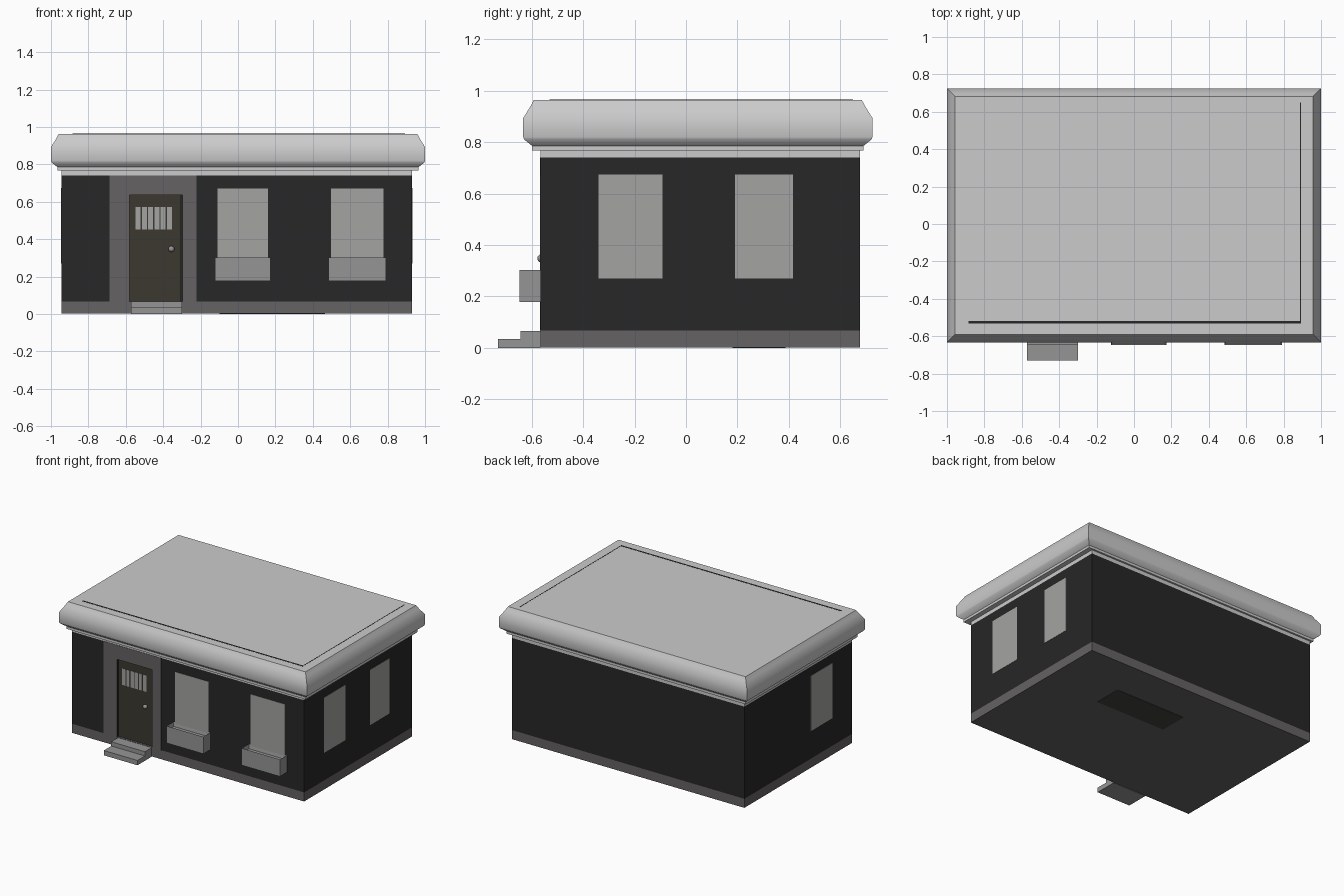
import bpy, bmesh
from math import radians
from mathutils import Matrix

cube = bpy.data.objects.get("Cube")
if cube:
    bpy.data.objects.remove(cube, do_unlink=True)


def paint(name, r, g, b):
    m = bpy.data.materials.new(name)
    m.use_nodes = True
    m.diffuse_color = (r, g, b, 1)
    m.node_tree.nodes["Principled BSDF"].inputs["Base Color"].default_value = (r, g, b, 1)
    return m


black = paint("wall_black", .02, .02, .02)
stone = paint("dark_stone", .13, .122, .122)
mid_grey = paint("mid_grey", .30, .30, .30)
glass = paint("window_grey", .37, .37, .36)
wood = paint("dark_wood", .043, .040, .030)
hatch_paint = paint("hatch_grey", .055, .055, .052)


def finish(bm, name, mat=None):
    bmesh.ops.recalc_face_normals(bm, faces=bm.faces)
    me = bpy.data.meshes.new(name)
    bm.to_mesh(me)
    bm.free()
    ob = bpy.data.objects.new(name, me)
    bpy.context.collection.objects.link(ob)
    if mat:
        me.materials.append(mat)
    return ob


def box(name, x, y, z, mat=None, open_top=None):
    """Box from (min, max) ranges; open_top = (rim, depth) hollows the top."""
    bm = bmesh.new()
    bmesh.ops.create_cube(bm, size=1)
    for v in bm.verts:
        v.co = [r[0] if c < 0 else r[1] for r, c in zip((x, y, z), v.co)]
    if open_top:
        bm.normal_update()
        top = max(bm.faces, key=lambda f: f.calc_center_median().z)
        bmesh.ops.inset_region(bm, faces=[top], thickness=open_top[0])
        for v in top.verts:
            v.co.z -= open_top[1]
    return finish(bm, name, mat)


def loft(name, rings, mat=None):
    """Skin a stack of equal-sized point rings and cap both ends."""
    bm = bmesh.new()
    loops = [[bm.verts.new(p) for p in ring] for ring in rings]
    n = len(loops[0])
    for a, b in zip(loops, loops[1:]):
        for i in range(n):
            j = (i + 1) % n
            bm.faces.new((a[i], a[j], b[j], b[i]))
    bm.faces.new(loops[0])
    bm.faces.new(loops[-1])
    return finish(bm, name, mat)


def smooth(ob, angle):
    bpy.ops.object.select_all(action='DESELECT')
    ob.select_set(True)
    bpy.context.view_layer.objects.active = ob
    bpy.ops.object.shade_smooth_by_angle(angle=radians(angle))


L, R, F, B = -.945, .93, -.566, .677      # wall faces
DL, DR, DOOR_TOP = -.58, -.297, .636      # door opening
DOOR_Y = F + .016                         # recessed door face

# Plinth, walls with a door recess, and frieze
box("plinth", (L, R), (F, B), (.002, .068), stone)
plan = [(L, F), (DL, F), (DL, DOOR_Y + .02), (DR, DOOR_Y + .02), (DR, F), (R, F), (R, B), (L, B)]
loft("lower_walls", [[(x, y, z) for x, y in plan] for z in (.068, DOOR_TOP)], black)
box("upper_walls", (L, R), (F, B), (DOOR_TOP, .74), black)
box("frieze", (L, R), (F, B), (.74, .77))
box("floor_hatch", (-.10, .466), (.18, .387), (0, .01), hatch_paint)

# Moulded cornice and flat roof: (inset from outer edge, height)
profile = [(.035, .767), (.035, .785), (.004, .81), (0, .82), (0, .855),
           (0, .893), (.028, .938), (.042, .964)]
rings = [[(-1 + d, -.633 + d, z), (1 - d, -.633 + d, z), (1 - d, .725 - d, z), (-1 + d, .725 - d, z)]
         for d, z in profile]
smooth(loft("cornice_roof", rings), 40)
box("roof_seam_front", (-.885, .893), (-.531, -.519), (.96, .965), black)
box("roof_seam_left", (.888, .893), (-.531, .65), (.96, .965), black)

# Door surround
sy = (F - .002, F + .001)
box("surround_right", (-.687, DL), sy, (.068, .74), stone)
box("surround_left", (DR, -.222), sy, (.068, .74), stone)
box("surround_lintel", (DL, DR), sy, (DOOR_TOP, .74), stone)

# Door with six narrow panes and a knob
box("door", (DL, DR - .008), (DOOR_Y, DOOR_Y + .02), (.066, DOOR_TOP), wood)
for i in range(6):
    x = -.548 + i * .0335
    box(f"door_pane_{i + 1}", (x, x + .027), (DOOR_Y - .002, DOOR_Y), (.452, .572), glass)
bm = bmesh.new()
bmesh.ops.create_uvsphere(bm, u_segments=16, v_segments=10, radius=.016,
                          matrix=Matrix.Translation((-.356, F + .004, .348)))
smooth(finish(bm, "door_knob", mid_grey), 40)

# Entrance steps
box("lower_step", (-.572, -.3), (-.73, F), (0, .035), mid_grey)
box("upper_step", (-.572, -.3), (-.644, F), (.035, .066), mid_grey)

# Front windows with planter boxes
for i, (a, b) in enumerate([(-.11, .16), (.497, .778)], 1):
    box(f"front_window_{i}", (a, b), (F - .002, F + .005), (.27, .67), glass)
    box(f"planter_{i}", (a - .014, b + .013), (-.647, F), (.178, .302), mid_grey, (.01, .03))

# Side windows
for i, (a, b) in enumerate([(-.34, -.091), (.19, .415)], 1):
    box(f"left_window_{i}", (R - .005, R + .002), (a, b), (.27, .673), glass)
box("right_window", (L - .002, L + .005), (-.335, -.085), (.27, .673), glass)
